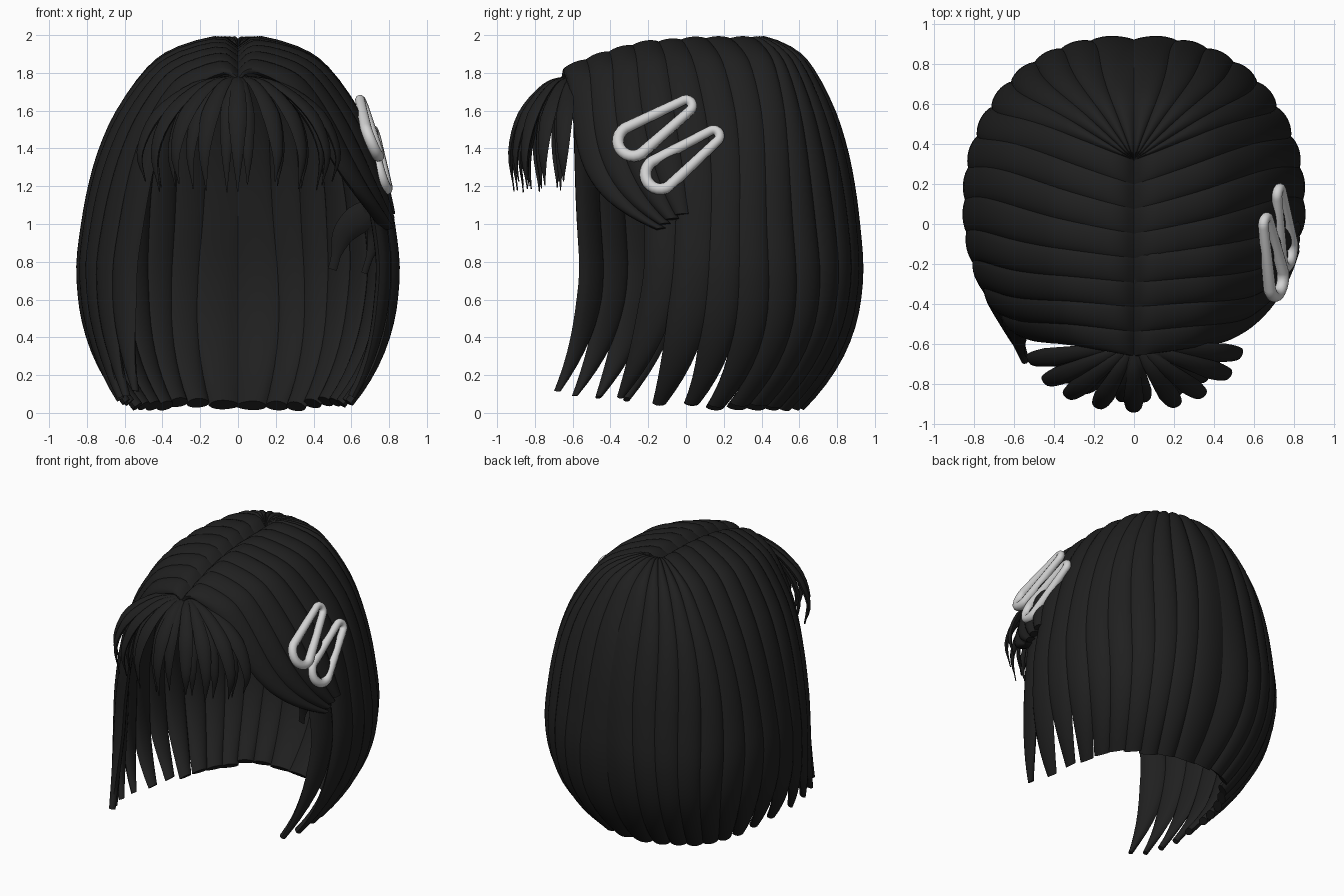
import bpy, bmesh, math, random
from mathutils import Vector

random.seed(4)
if "Cube" in bpy.data.objects:
    bpy.data.objects.remove(bpy.data.objects["Cube"], do_unlink=True)


def material(name, rgb, rough):
    m = bpy.data.materials.new(name)
    m.use_nodes = True
    m.diffuse_color = (*rgb, 1)
    bsdf = m.node_tree.nodes["Principled BSDF"]
    bsdf.inputs["Base Color"].default_value = (*rgb, 1)
    bsdf.inputs["Roughness"].default_value = rough
    return m


HAIR = material("black hair", (0.014, 0.014, 0.014), 0.6)
CLIP = material("pale grey clip", (0.65, 0.65, 0.65), 0.5)

# Lock profile from parting to tip: spread factor and height
PROFILE = [(0, 1.93), (.13, 1.975), (.41, 1.9), (.57, 1.8), (.745, 1.6), (.855, 1.4), (.925, 1.2),
           (.97, 1.0), (1, .8), (1, .6), (1, .4), (1, .2), (1, .02)]
LOCKS = 13
BULGE = .032


def spline(pts, v):
    """Catmull-Rom through pts for v in 0..1"""
    pts = [Vector(p) for p in pts]
    n = len(pts) - 1
    f = max(0, min(v, 1)) * n
    i = min(int(f), n - 1)
    t = f - i
    b, c = pts[i], pts[i + 1]
    a = pts[i - 1] if i else 2 * b - c
    d = pts[i + 2] if i + 2 <= n else 2 * c - b
    return 0.5 * (2 * b + (c - a) * t + (2 * a - 5 * b + 4 * c - d) * t * t
                  + (3 * b - a - 3 * c + d) * t ** 3)


def shell(u, v, swept):
    """Point on the hair shell: u runs front to back, v parting to tip"""
    root = max(-.66, min(.32, -.66 + u * .98 / 8))
    if swept:
        u += (3.9 + (u - 2) * .25 - u) * min(1, v / swept) ** 5
    th = math.radians(-53 + u * 143 / LOCKS)
    c, s = math.cos(th), math.sin(th)
    x = .825 * math.copysign(abs(c) ** .82, c)
    y = .1 + .81 * math.copysign(abs(s) ** .95, s)
    r, z = spline(PROFILE, v)
    top = 1.98 - .3 * max(0, .1 - root) ** 2
    if z > .8:
        z = .8 + (z - .8) * (top - .8) / 1.18
    low = max(0, (.8 - z) / .78)
    curl = low ** 2.5
    front = max(0, -s)
    x *= r * (1 - .33 * (1 - .8 * front) * curl)
    y = root + (y - root) * r
    y = .1 + (y - .1) * (1 - .15 * curl) - .2 * curl - .17 * front * low ** 1.5
    return Vector((x, y, z))


def shell_normal(u, v, swept):
    v = min(max(v, .03), .98)
    e = .01
    n = (shell(u + e, v, swept) - shell(u - e, v, swept)).cross(
        shell(u, v + e, swept) - shell(u, v - e, swept)).normalized()
    return n if n.dot(shell(u, v, swept) - Vector((0, .1, .7))) > 0 else -n


def skin(name, rings):
    """Closed tube from equal rings of points"""
    bm = bmesh.new()
    rows = [[bm.verts.new(p) for p in ring] for ring in rings]
    n = len(rows[0])
    for a, b in zip(rows, rows[1:]):
        for i in range(n):
            j = (i + 1) % n
            bm.faces.new((a[i], a[j], b[j], b[i]))
    bm.faces.new(rows[0])
    bm.faces.new(rows[-1])
    bmesh.ops.recalc_face_normals(bm, faces=bm.faces)
    me = bpy.data.meshes.new(name)
    bm.to_mesh(me)
    bm.free()
    ob = bpy.data.objects.new(name, me)
    bpy.context.collection.objects.link(ob)
    finish(ob, HAIR)


def finish(ob, mat):
    ob.data.materials.clear()
    ob.data.materials.append(mat)
    bpy.ops.object.select_all(action='DESELECT')
    ob.select_set(True)
    bpy.context.view_layer.objects.active = ob
    bpy.ops.object.shade_smooth_by_angle(angle=math.radians(50))


def lens(n=9):
    """Cross-section of a lock: (across, bulge) pairs, outer side then inner"""
    across = [-1 + 2 * i / (n - 1) for i in range(n)]
    outer = [(s, BULGE * (1 - s * s) ** .7) for s in across]
    inner = [(s, -1.3 * BULGE * (1 - s * s) ** .6) for s in across[-2:0:-1]]
    return outer + inner


def lock(name, u, side, end, tip, lift=0, swept=0, steps=32):
    """Broad lock lying on the shell, narrowing towards its tip"""
    rings = []
    for k in range(steps + 1):
        v = end * k / steps
        t = max(0, (v / end - .78) / .22)
        half = .64 * (1 + (tip - 1) * t ** 1.5)
        thick = min(1, .25 + v * 5) * (1 - .5 * t * (1 - tip))
        drift = .12 * math.sin(v * 9 + u * .8) * min(1, v * 3)
        ring = []
        for s, h in lens():
            uu = u + half * s + drift
            p = shell(uu, v, swept) + shell_normal(uu, v, swept) * (h * thick + lift * min(1, v * 6))
            p.x *= side
            ring.append(p)
        rings.append(ring)
    skin(name, rings)


def blade(name, pts, half, thick, centre, tip=.06, steps=16):
    """Slim free lock along a path, its flat side facing away from centre"""
    rings = []
    for k in range(steps + 1):
        t = k / steps
        p = spline(pts, t)
        tan = (spline(pts, t + .02) - spline(pts, t - .02)).normalized()
        out = p - Vector(centre)
        out = (out - tan * out.dot(tan)).normalized()
        wide = tan.cross(out)
        w = half * max(tip, (.3 + .7 * min(1, t * 2)) * (1 - max(0, (t - .45) / .55) ** 1.5))
        rings.append([p + wide * w * s + out * h / BULGE * thick * max(.15, w / half)
                      for s, h in lens(7)])
    skin(name, rings)


# Main locks on both sides; the first four on the left are swept back into the clips
SWEPT_END = .585
for side, word in ((1, "left"), (-1, "right")):
    for i in range(LOCKS):
        back = max(0, min(1, (i - 3) / 5))
        if side == 1 and i < 4:
            lock(f"{word}_swept_lock_{i + 1}", i + .5, side, SWEPT_END - .008 * i, 1,
                 lift=.015, swept=SWEPT_END)
        else:
            end = .96 + .03 * min(1, i / 4) + random.uniform(-.008, .006)
            lock(f"{word}_lock_{i + 1}", i + .5, side, end, .18 + .74 * back)

# Lock hanging under the swept section
lock("left_under_lock", 3.3, 1, .975, .2, lift=-.025)

# Tucked ends of the swept section, curling inwards
for i, (x, z, half) in enumerate(((.5, .76, .08), (.67, .74, .06))):
    blade(f"tucked_end_{i + 1}",
          [(.74, -.12, 1.16), (.7, -.08, 1.08), (x + .06, -.02, .95), (x, .02, z)],
          half, .025, (.6, 1, 1.0), tip=.3)


# Fringe: an outer and an inner fan of slim pointed locks
def fringe(name, count, spread, reach, half):
    for i in range(count):
        a = math.radians(-spread + 2 * spread * i / (count - 1) + random.uniform(-4, 4))
        dx, dy = .52 * reach * math.sin(a), -.32 * reach * math.cos(a)
        low = 1.165 + random.uniform(0, .07)
        path = [(dx * f, -.6 + dy * f, z) for f, z in
                ((.06, 1.78), (.45, 1.735), (.85, 1.58), (1.03, 1.38), (.97, low))]
        blade(f"{name}_{i + 1}", path, half, .02, (0, -.4, 1.3))


fringe("outer_fringe", 9, 78, 1, .052)
fringe("inner_fringe", 8, 72, .85, .045)


# Hair clips: teardrop wire loops lying against the left side
def clip(name, wide, narrow, x_top, slope):
    wide, narrow = Vector(wide), Vector(narrow)
    ang = math.atan2(narrow.y - wide.y, narrow.x - wide.x)
    pts = []
    for centre, rad, start, thick in ((wide, .08, 90, 1.2), (narrow, .033, -90, 1)):
        for k in range(13):
            a = ang + math.radians(start + 15 * k)
            y, z = centre.x + rad * math.cos(a), centre.y + rad * math.sin(a)
            pts.append((x_top + (narrow.y - z) * slope + .1 * (y - narrow.x), y, z, thick))
    cu = bpy.data.curves.new(name, 'CURVE')
    cu.dimensions = '3D'
    cu.bevel_depth = .026
    cu.bevel_resolution = 3
    sp = cu.splines.new('POLY')
    sp.points.add(len(pts) - 1)
    for q, (x, y, z, thick) in zip(sp.points, pts):
        q.co = (x, y, z, 1)
        q.radius = thick
    sp.use_cyclic_u = True
    ob = bpy.data.objects.new(name, cu)
    bpy.context.collection.objects.link(ob)
    bpy.ops.object.select_all(action='DESELECT')
    ob.select_set(True)
    bpy.context.view_layer.objects.active = ob
    bpy.ops.object.convert(target='MESH')
    finish(bpy.context.view_layer.objects.active, CLIP)


clip("upper_hair_clip", (-.28, 1.44), (0, 1.625), .66, .42)
clip("lower_hair_clip", (-.135, 1.265), (.145, 1.465), .725, .32)
